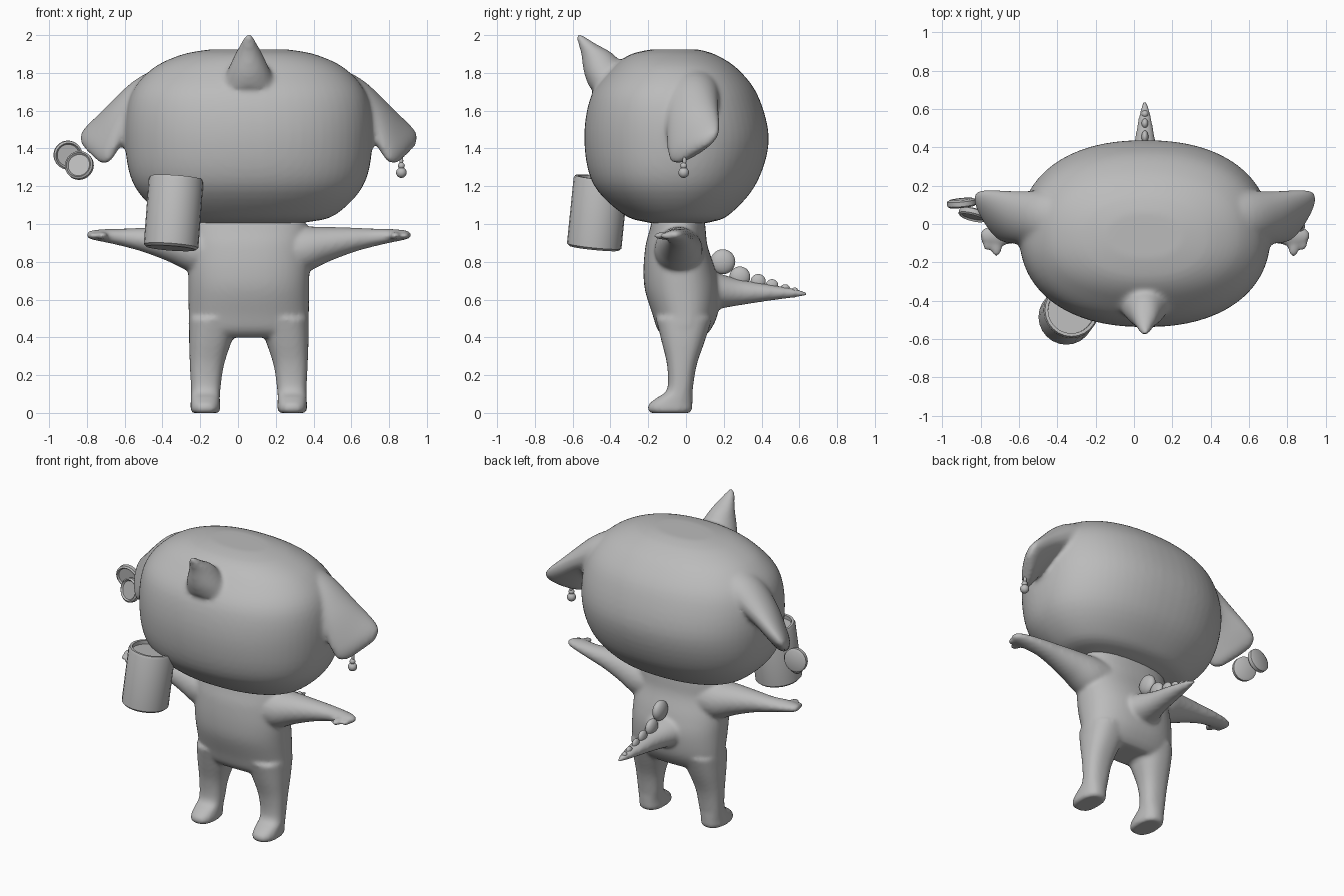
import bpy, bmesh, math
from mathutils import Vector

old = bpy.data.objects.get("Cube")
if old:
    bpy.data.objects.remove(old, do_unlink=True)

MID = 0.057  # symmetry plane of the figure

clay = bpy.data.materials.new("plain_grey")
clay.use_nodes = True
GREY = (0.5, 0.5, 0.5, 1)
clay.diffuse_color = GREY
clay.node_tree.nodes["Principled BSDF"].inputs["Base Color"].default_value = GREY


def spline(rows, steps):
    """Catmull-Rom interpolation of number rows."""
    out = []
    for i in range(len(rows) - 1):
        p = [rows[max(i - 1, 0)], rows[i], rows[i + 1], rows[min(i + 2, len(rows) - 1)]]
        for s in range(steps):
            t = s / steps
            out.append([0.5 * (2 * b + (c - a) * t + (2 * a - 5 * b + 4 * c - d) * t * t
                               + (3 * b - a - 3 * c + d) * t ** 3) for a, b, c, d in zip(*p)])
    return out + [list(rows[-1])]


def loft(bm, stations, sides=40, power=2.0):
    """Skin closed cross-sections, each given as (centre, half axis, half axis)."""
    rings = []
    for c, u, v in stations:
        ring = []
        for k in range(sides):
            a = 2 * math.pi * k / sides
            co, si = math.cos(a), math.sin(a)
            ring.append(bm.verts.new(c + u * math.copysign(abs(co) ** (2 / power), co)
                                     + v * math.copysign(abs(si) ** (2 / power), si)))
        rings.append(ring)
    faces = [bm.faces.new(rings[0]), bm.faces.new(rings[-1])]
    for a, b in zip(rings, rings[1:]):
        for k in range(sides):
            n = (k + 1) % sides
            faces.append(bm.faces.new((a[k], a[n], b[n], b[k])))
    bmesh.ops.recalc_face_normals(bm, faces=faces)


def along_z(rows, steps=5):
    # rows: z, x, y, half width, half depth
    return [(Vector((x, y, z)), Vector((w, 0, 0)), Vector((0, d, 0)))
            for z, x, y, w, d in spline(rows, steps)]


def blob(bm, centre, size):
    made = bmesh.ops.create_uvsphere(bm, u_segments=24, v_segments=14, radius=1)
    for v in made["verts"]:
        v.co = Vector(centre) + Vector(a * b for a, b in zip(v.co, size))


def finish(name, bm, voxel=0, smooth=0):
    mesh = bpy.data.meshes.new(name)
    bm.to_mesh(mesh)
    bm.free()
    mesh.materials.append(clay)
    ob = bpy.data.objects.new(name, mesh)
    bpy.context.collection.objects.link(ob)
    bpy.ops.object.select_all(action="DESELECT")
    ob.select_set(True)
    bpy.context.view_layer.objects.active = ob
    if voxel:
        m = ob.modifiers.new("fuse", "REMESH")
        m.mode, m.voxel_size = "VOXEL", voxel
        bpy.ops.object.modifier_apply(modifier="fuse")
        m = ob.modifiers.new("soften", "SMOOTH")
        m.factor, m.iterations = 0.5, smooth
        bpy.ops.object.modifier_apply(modifier="soften")
        bpy.ops.object.shade_smooth()
    else:
        bpy.ops.object.shade_smooth_by_angle(angle=math.radians(35))
    return ob


# Head: skull, horn and drooping ears fused together
bm = bmesh.new()
skull = [(1.0, -.04, .22, .10), (1.01, -.04, .31, .17), (1.05, -.05, .46, .28),
         (1.21, -.06, .61, .43), (1.44, -.05, .655, .488), (1.67, -.06, .63, .445),
         (1.815, -.06, .52, .34), (1.895, -.07, .36, .23), (1.925, -.06, .2, .12)]
loft(bm, along_z([(z, MID, y, w, d) for z, y, w, d in skull]), 64, 2.25)

horn = [(1.72, -.38, .15, .13), (1.8, -.42, .118, .12), (1.9, -.47, .072, .085),
        (1.95, -.52, .046, .05), (1.99, -.557, .026, .023), (2.005, -.566, .01, .01)]
loft(bm, along_z([(z, MID, y, w, d) for z, y, w, d in horn]))

# ear rows: centre, half width vector, half thickness
ear = [(.36, .02, 1.72, 0, .17, 0, .13), (.52, .03, 1.68, .01, .145, .01, .115),
       (.66, .035, 1.585, .035, .135, .03, .085), (.77, .04, 1.46, .065, .135, .065, .062),
       (.815, .042, 1.40, .07, .12, .07, .045), (.835, .042, 1.37, .05, .08, .05, .02)]
for side in (-1, 1):
    path = spline(ear, 5)
    stations = []
    for i, row in enumerate(path):
        a, b = path[max(i - 1, 0)], path[min(i + 1, len(path) - 1)]
        u = Vector(row[3:6])
        v = u.cross(Vector(b[:3]) - Vector(a[:3])).normalized() * row[6]
        c = Vector(row[:3])
        for vec in (c, u, v):
            vec.x *= side
        stations.append((c + Vector((MID, 0, 0)), u, v))
    loft(bm, stations)
finish("head", bm, 0.014, 8)

# Body: torso, legs, arms and tail fused together
bm = bmesh.new()
torso = [(.4, -.01, .27, .10), (.44, -.01, .315, .14), (.52, -.005, .318, .172),
         (.65, -.02, .32, .197), (.76, -.035, .32, .19), (.88, -.05, .31, .165),
         (.96, -.045, .31, .15), (1.02, -.04, .3, .14)]
loft(bm, along_z([(z, MID, y, w, d) for z, y, w, d in torso]), 48, 2.3)

leg = [(.0, .23, -.085, .068, .105), (.015, .23, -.085, .078, .118),
       (.045, .23, -.082, .078, .116), (.08, .23, -.06, .077, .095),
       (.125, .228, -.032, .078, .068), (.25, .222, -.022, .09, .078),
       (.38, .203, -.015, .113, .115), (.5, .18, -.01, .135, .15)]
arm = [(.18, .86, .13, -.04, .13), (.3, .865, .122, -.04, .125), (.42, .892, .093, -.04, .1),
       (.55, .915, .066, -.04, .075), (.66, .928, .048, -.04, .06),
       (.76, .938, .035, -.055, .058), (.83, .942, .025, -.06, .042), (.86, .942, .012, -.06, .02)]
for side in (-1, 1):
    loft(bm, along_z([(z, MID + side * x, y, w, d) for z, x, y, w, d in leg]), 32, 2.4)
    loft(bm, [(Vector((MID + side * x, y, z)), Vector((0, d, 0)), Vector((0, 0, h)))
              for x, z, h, y, d in spline(arm, 5)], 32)
    # fingers
    blob(bm, (MID + side * .775, -.115, .938), (.03, .057, .022))
    blob(bm, (MID + side * .825, -.09, .938), (.026, .05, .02))

tail = [(.02, .65, .2, .14), (.12, .645, .15, .11), (.2, .643, .108, .088),
        (.3, .638, .075, .066), (.45, .637, .052, .042), (.57, .634, .03, .024),
        (.64, .63, .01, .01)]
loft(bm, [(Vector((MID, y, z)), Vector((w, 0, 0)), Vector((0, 0, h)))
          for y, z, w, h in spline(tail, 5)], 32)
finish("body", bm, 0.012, 7)

# Row of rounded plates down the tail
bm = bmesh.new()
for y, z, r in [(.195, .8, .066), (.285, .72, .055), (.382, .695, .04),
                (.455, .675, .033), (.525, .655, .026), (.575, .645, .019)]:
    blob(bm, (MID, y, z), (max(r * .55, .018), r, r))
finish("tail_plates", bm)

# Hanging bead on the left ear
bm = bmesh.new()
blob(bm, (.865, -.012, 1.272), (.028, .028, .028))
blob(bm, (.865, -.012, 1.308), (.018, .018, .018))
blob(bm, (.865, -.008, 1.335), (.01, .01, .03))
finish("ear_bead", bm)

# Two round discs clipped to the right ear
for name, place, tilt in (("outer_disc", (-.9, .11, 1.365), .1), ("inner_disc", (-.84, .05, 1.31), -.25)):
    bm = bmesh.new()
    rows = [(-.02, .06), (-.012, .076), (.012, .076), (.02, .066), (.01, .058)]
    loft(bm, [(Vector((0, -y, 0)), Vector((r, 0, 0)), Vector((0, 0, r))) for y, r in rows], 32)
    disc = finish(name, bm)
    disc.location = place
    disc.rotation_euler = (tilt, 0, tilt)

# Tilted can with a sunken lid
bm = bmesh.new()
can = [(0, .132), (.012, .145), (.36, .145), (.376, .138), (.376, .122), (.352, .12)]
loft(bm, along_z([(z, 0, 0, r, r) for z, r in can], 1), 24)
can = finish("can", bm)
can.location = (-.355, -.487, .872)
can.rotation_euler = (-.1, .075, 0)
